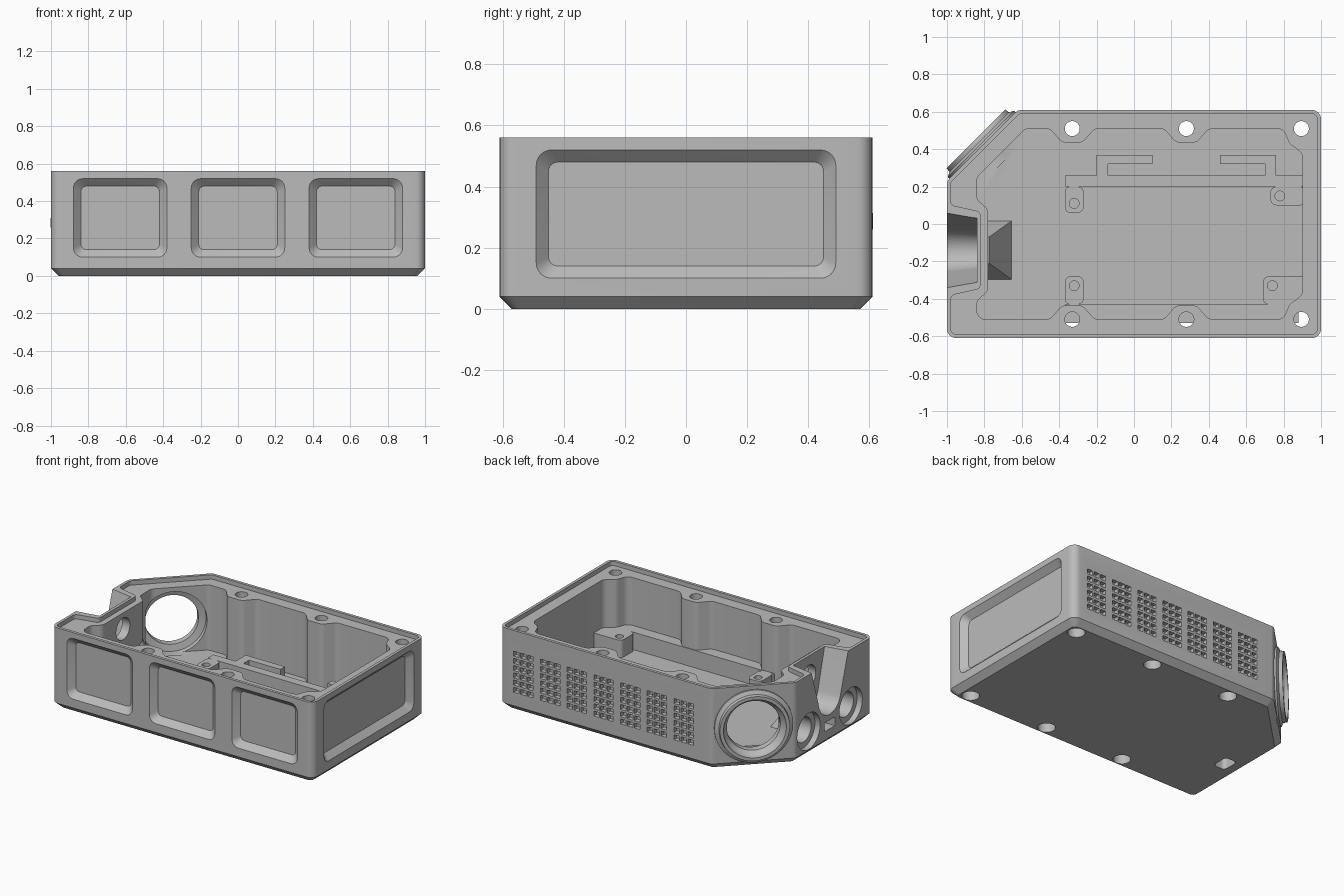
import bpy, bmesh, math
from mathutils import Vector

cube = bpy.data.objects.get("Cube")
if cube:
    bpy.data.objects.remove(cube, do_unlink=True)

grey = bpy.data.materials.new("grey metal")
grey.use_nodes = True
grey.diffuse_color = (0.5, 0.5, 0.5, 1)
grey.node_tree.nodes["Principled BSDF"].inputs["Base Color"].default_value = (0.5, 0.5, 0.5, 1)


# ---- helpers ----
def offset(pts, d):
    """Move the edges of a counter-clockwise outline inward by d."""
    out = []
    for i, p in enumerate(pts):
        a, p, b = Vector(pts[i - 1]), Vector(p), Vector(pts[(i + 1) % len(pts)])
        e, f = (p - a).normalized(), (b - p).normalized()
        n, m = Vector((-e.y, e.x)), Vector((-f.y, f.x))
        out.append(p + (n + m) * d / (1 + n.dot(m)))
    return out


def rounded(pts, r, steps=6):
    """Round each corner of an outline."""
    out = []
    for i, p in enumerate(pts):
        a, p, b = Vector(pts[i - 1]), Vector(p), Vector(pts[(i + 1) % len(pts)])
        u, v = a - p, b - p
        half = u.angle(v) / 2
        t = min(r / math.tan(half), u.length * 0.48, v.length * 0.48)
        rad = t * math.tan(half)
        u.normalize()
        v.normalize()
        centre = p + (u + v).normalized() * rad / math.sin(half)
        s, e = p + u * t - centre, p + v * t - centre
        sweep = s.angle_signed(e)
        for k in range(steps + 1):
            w = -sweep * k / steps
            out.append(centre + Vector((s.x * math.cos(w) - s.y * math.sin(w),
                                        s.x * math.sin(w) + s.y * math.cos(w))))
    return out


def rect(x0, x1, y0, y1):
    return [(x0, y0), (x1, y0), (x1, y1), (x0, y1)]


def flat(pts, z):
    return [(p[0], p[1], z) for p in pts]


def prism(pts, z0, z1):
    return [flat(pts, z0), flat(pts, z1)]


def box(x0, x1, y0, y1, z0, z1):
    return prism(rect(x0, x1, y0, y1), z0, z1)


def turned(origin, axis, profile, n=40):
    """Rings of (distance along axis, radius)."""
    o, axis = Vector(origin), Vector(axis).normalized()
    u = axis.orthogonal().normalized()
    v = axis.cross(u)
    return [[o + axis * d + (u * math.cos(k * math.tau / n) + v * math.sin(k * math.tau / n)) * r
             for k in range(n)] for d, r in profile]


def build(name, *lofts):
    """One object from closed lofts, each a list of rings."""
    bm = bmesh.new()
    for rings in lofts:
        loops = [[bm.verts.new(p) for p in ring] for ring in rings]
        n = len(loops[0])
        for a, b in zip(loops, loops[1:]):
            for i in range(n):
                j = (i + 1) % n
                bm.faces.new((a[i], a[j], b[j], b[i]))
        bm.faces.new(loops[0][::-1])
        bm.faces.new(loops[-1])
    bmesh.ops.recalc_face_normals(bm, faces=bm.faces)
    mesh = bpy.data.meshes.new(name)
    bm.to_mesh(mesh)
    bm.free()
    mesh.materials.append(grey)
    ob = bpy.data.objects.new(name, mesh)
    bpy.context.collection.objects.link(ob)
    return ob


def combine(ob, *lofts, operation='DIFFERENCE'):
    tool = build("cutter", *lofts)
    tool.hide_render = True
    mod = ob.modifiers.new("cut", 'BOOLEAN')
    mod.operation, mod.solver, mod.object = operation, 'EXACT', tool
    bpy.context.view_layer.objects.active = ob
    bpy.ops.object.modifier_apply(modifier=mod.name)
    bpy.data.objects.remove(tool, do_unlink=True)


# ---- housing shell with chamfered base ----
H, FLOOR, SHELF = 0.56, 0.08, 0.53
outline = [(-1, -0.61), (1, -0.61), (1, 0.61), (-0.62, 0.61), (-1, 0.23)]
base = rounded(offset(outline, 0.04), 0.03)
side = rounded(outline, 0.05)
housing = build("housing", [flat(base, 0), flat(side, 0.04), flat(side, H)])

# round collar on the angled corner
corner, out = (-0.81, 0.42, 0.285), (-1, 1, 0)
combine(housing, turned(corner, out, [(-0.03, 0.25), (0.012, 0.25), (0.025, 0.225), (0.05, 0.222)], 64),
        operation='UNION')

# shelf inside the rim, stepping around the end notch
notch_rim = [(-1, 0.085), (-0.84, 0.05), (-0.84, -0.33), (-1, -0.365)]
combine(housing, prism(rounded(offset(outline + notch_rim, 0.02), 0.03), SHELF, H + 0.1))

# cavity with bulges around the screw bosses
front_edge = [(-0.84, -0.51)]
for x in (-0.33, 0.28):
    front_edge += [(x - 0.12, -0.51), (x - 0.055, -0.435), (x + 0.055, -0.435), (x + 0.12, -0.51)]
front_edge += [(0.8, -0.51), (0.83, -0.43), (0.9, -0.38)]
back_edge = [(x, -y) for x, y in front_edge[:0:-1]]
end_edge = [(-0.58, 0.51), (-0.84, 0.25), (-0.84, 0.13), (-0.78, 0.08), (-0.78, -0.36), (-0.84, -0.41)]
combine(housing, prism(rounded(front_edge + back_edge + end_edge, 0.05), FLOOR, H + 0.1))


# sunken panels with sloped borders, front and side
def panel(lo, hi, place):
    big, small = (rounded(rect(lo + d, hi - d, 0.1 + d, 0.52 - d), 0.05 - d / 2) for d in (0, 0.04))
    return [[place(p, d) for p in ring] for ring, d in ((big, -0.02), (big, 0), (small, 0.04))]


panels = [panel(x - 0.25, x + 0.25, lambda p, d: (p[0], d - 0.61, p[1])) for x in (-0.63, 0, 0.63)]
panels.append(panel(-0.49, 0.49, lambda p, d: (1 - d, p[0], p[1])))
combine(housing, *panels)

# vent grids on the back
vents = []
for group in range(7):
    for col in (-1, 0, 1):
        for row in range(6):
            x, z = 0.815 - 0.204 * group + 0.053 * col, 0.15 + 0.05 * row
            vents.append(box(x - 0.021, x + 0.021, 0.58, 0.64, z - 0.017, z + 0.017))
combine(housing, *vents)

# screw holes, counterbored from below
combine(housing, *[turned((x, y, 0), (0, 0, 1), [(-0.02, 0.055), (0.09, 0.055), (0.09, 0.04), (0.7, 0.04)])
                   for x in (-0.33, 0.28, 0.895) for y in (-0.51, 0.51)])

# bore through the collar
combine(housing, turned(corner, out, [(0.07, 0.205), (0.03, 0.195), (0.0, 0.17), (-0.05, 0.17),
                                      (-0.06, 0.215), (-0.14, 0.215)], 64))

# tapered open-topped notch in the end wall
MID = -0.14
u_shape = [(-0.21, 0.6)] + [(0.12 * math.cos(math.radians(a)), 0.32 + 0.12 * math.sin(math.radians(a)))
                            for a in range(-165, -14, 10)] + [(0.21, 0.6)]
combine(housing, [[(x, MID + y * s, z) for y, z in u_shape] for x, s in ((-1.02, 1.02), (-0.84, 0.87))])

# end wall: port in the notch, two stepped ports, cable slot
ports = [turned((-1, y, 0.17), (1, 0, 0), [(-0.02, 0.125), (0.04, 0.125), (0.04, 0.085), (0.25, 0.085)])
         for y in (MID - 0.23, MID + 0.23)]
combine(housing, turned((-0.88, MID, 0.42), (1, 0, 0), [(0, 0.075), (0.15, 0.075)]), *ports)
combine(housing, box(-1.02, -0.86, MID - 0.055, MID + 0.055, 0.1, 0.16))
combine(housing, prism(rounded(rect(-0.9, -0.81, MID - 0.06, MID + 0.06), 0.025), -0.02, 0.155))

# ---- floor fittings ----
LOW, TOP = FLOOR - 0.01, 0.2
fittings = [housing]
fittings.append(build("cable_ramp", [
    [(-0.79, MID - 0.16, LOW), (-0.65, MID - 0.16, LOW), (-0.65, MID + 0.16, LOW), (-0.79, MID + 0.16, LOW)],
    [(-0.79, MID - 0.07, 0.27), (-0.775, MID - 0.07, 0.27), (-0.775, MID + 0.07, 0.27), (-0.79, MID + 0.07, 0.27)]]))

rail = [(-0.37, 0.2), (0.92, 0.2), (0.92, 0.26), (0.76, 0.26), (0.76, 0.37), (0.46, 0.37), (0.46, 0.32),
        (0.7, 0.32), (0.7, 0.26), (-0.14, 0.26), (-0.14, 0.32), (0.1, 0.32), (0.1, 0.37), (-0.2, 0.37),
        (-0.2, 0.26), (-0.37, 0.26)]
fittings.append(build("board_rail", prism(rail, LOW, TOP)))
fittings.append(build("front_ledge", box(-0.37, 0.88, -0.53, -0.43, LOW, TOP)))

# mounting posts, each with a screw hole
posts = {
    "back_post": (rect(-0.37, -0.27, 0.06, 0.2), -0.32, 0.11),
    "back_corner_post": (rect(0.73, 0.92, 0.1, 0.2), 0.78, 0.15),
    "front_post": (rect(-0.37, -0.27, -0.43, -0.28), -0.32, -0.33),
    "front_corner_post": (rect(0.69, 0.92, -0.43, -0.28), 0.74, -0.33),
}
for name, (shape, x, y) in posts.items():
    post = build(name, prism(rounded(shape, 0.03), LOW, TOP))
    combine(post, turned((x, y, 0.1), (0, 0, 1), [(0, 0.026), (0.2, 0.026)], 24))
    fittings.append(post)

# ---- shading ----
bpy.ops.object.select_all(action='DESELECT')
for ob in fittings:
    ob.select_set(True)
bpy.context.view_layer.objects.active = housing
bpy.ops.object.shade_smooth_by_angle(angle=math.radians(25))
